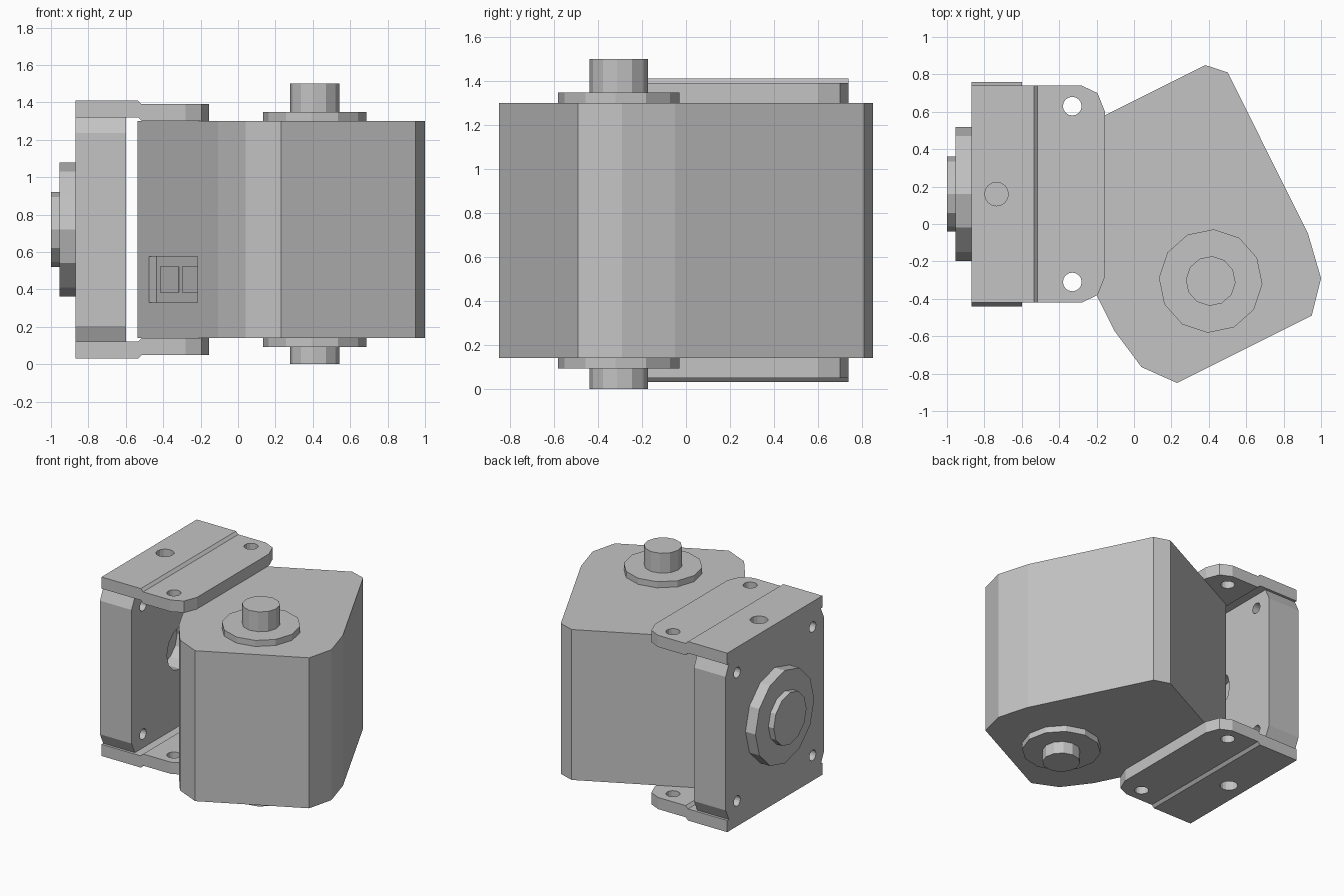
import bpy, bmesh, math
from mathutils import Vector

MID_Y, MID_Z = 0.16, 0.72      # bracket centre and common mid height
SHAFT = Vector((0.41, -0.305))  # output shaft axis
TURN = math.atan2(0.5, 1)       # body rotation about the shaft

cube = bpy.data.objects.get("Cube")
if cube:
    bpy.data.objects.remove(cube)

grey = bpy.data.materials.new("plain_grey")
grey.use_nodes = True
tone = (0.55, 0.55, 0.55, 1)
grey.diffuse_color = tone
grey.node_tree.nodes["Principled BSDF"].inputs["Base Color"].default_value = tone


# Ways to place a 2D outline (a, b) with extrusion height h
def along_z(a, b, h):
    return (a, b, h)


def along_x(a, b, h):
    return (h, a, b)


def along_y(a, b, h):
    return (a, h, b)


def body_frame(n, d, h=0.0):
    """n runs across the body, d runs along it towards the shaft end."""
    c, s = math.cos(TURN), math.sin(TURN)
    return (SHAFT.x + n * c + d * s, SHAFT.y + n * s - d * c, h)


def prism(name, outline, lo, hi, place=along_z):
    bm = bmesh.new()
    low = [bm.verts.new(place(a, b, lo)) for a, b in outline]
    top = [bm.verts.new(place(a, b, hi)) for a, b in outline]
    bm.faces.new(low)
    bm.faces.new(top)
    for i in range(len(low)):
        j = (i + 1) % len(low)
        bm.faces.new((low[i], low[j], top[j], top[i]))
    bmesh.ops.recalc_face_normals(bm, faces=bm.faces)
    mesh = bpy.data.meshes.new(name)
    bm.to_mesh(mesh)
    bm.free()
    mesh.materials.append(grey)
    ob = bpy.data.objects.new(name, mesh)
    bpy.context.collection.objects.link(ob)
    return ob


def ring(ca, cb, radius, sides=12, turn=0.0):
    return [(ca + radius * math.cos(turn + math.tau * i / sides),
             cb + radius * math.sin(turn + math.tau * i / sides)) for i in range(sides)]


def rect(ca, cb, w, h):
    return [(ca + i * w / 2, cb + j * h / 2) for i, j in ((-1, -1), (1, -1), (1, 1), (-1, 1))]


def carve(ob, cutter, mode="DIFFERENCE"):
    mod = ob.modifiers.new("carve", "BOOLEAN")
    mod.operation, mod.object, mod.solver = mode, cutter, "EXACT"
    bpy.context.view_layer.objects.active = ob
    bpy.ops.object.modifier_apply(modifier=mod.name)
    bpy.data.objects.remove(cutter)


# Motor body: chamfered far end, tapered shaft end
body_nd = [(0.58, -0.957), (0.49, -1.046), (-0.49, -1.046), (-0.58, -0.957), (-0.58, 0.005)]
outline = [body_frame(n, d)[:2] for n, d in body_nd]
outline += [(0.04, -0.765), (0.23, -0.85), (0.95, -0.49), (1.0, -0.29), (0.93, -0.05)]
body = prism("motor_body", outline, MID_Z - 0.58, MID_Z + 0.58)


# Connector socket sunk in the body side
def side_frame(d, z, n):
    return body_frame(n, d, z)


SOCKET_D, SOCKET_Z = -0.53, 0.452
carve(body, prism("socket_cutter", rect(SOCKET_D, SOCKET_Z, 0.58, 0.245), -0.7, -0.535, side_frame))
for side in (-1, 1):
    prism("socket_plug", rect(SOCKET_D + side * 0.13, SOCKET_Z, 0.22, 0.14),
          -0.539, -0.53, side_frame)

# Shaft and its horns above and below the body
spin = TURN - math.radians(30)
prism("output_shaft", ring(*SHAFT, 0.133, turn=spin), 0, 1.5)
for s in (-1, 1):
    prism("shaft_horn", ring(*SHAFT, 0.277, turn=spin), MID_Z + s * 0.57, MID_Z + s * 0.627)

# Bracket block with notched ends
half = [(0.56, 0.60), (0.60, 0.515)]
right = [(a, b) for a, b in half] + [(a, -b) for a, b in reversed(half)]
section = right + [(-a, b) for a, b in reversed(right)]
block = prism("bracket_block", [(a + MID_Y, b + MID_Z) for a, b in section], -0.87, -0.6, along_x)
for sy in (-1, 1):
    for sz in (-1, 1):
        spot = (MID_Y + sy * 0.46, MID_Z + sz * 0.495)
        carve(block, prism("bolt_cutter", ring(*spot, 0.04, 16), -1, -0.5, along_x))
carve(block, prism("bore_cutter", ring(MID_Y, MID_Z, 0.17), -0.75, -0.5, along_x))

# Stepped flanges with trimmed corners and holes
step = [(-0.87, 0.60), (-0.87, 0.69), (-0.535, 0.69), (-0.515, 0.67),
        (-0.155, 0.67), (-0.155, 0.58), (-0.515, 0.58), (-0.535, 0.60)]
edge = [(-1, 0.58), (-0.28, 0.58), (-0.195, 0.54), (-0.155, 0.44)]
plan = [(x, MID_Y + y) for x, y in edge] + [(x, MID_Y - y) for x, y in reversed(edge)]
for name, s in (("top_flange", 1), ("bottom_flange", -1)):
    flange = prism(name, [(x, MID_Z + s * z) for x, z in step],
                   MID_Y - 0.7, MID_Y + 0.7, along_y)
    carve(flange, prism("corner_cutter", plan, -1, 3), "INTERSECT")
    for x, y, r in ((-0.33, 0.47, 0.05), (-0.33, -0.47, 0.05), (-0.735, 0, 0.063)):
        carve(flange, prism("hole_cutter", ring(x, MID_Y + y, r, 16), -1, 3))

# Round boss on the outer face
prism("boss_disc", ring(MID_Y, MID_Z, 0.358), -0.955, -0.86, along_x)
prism("boss_cap", ring(MID_Y, MID_Z, 0.2), -1.0, -0.95, along_x)
